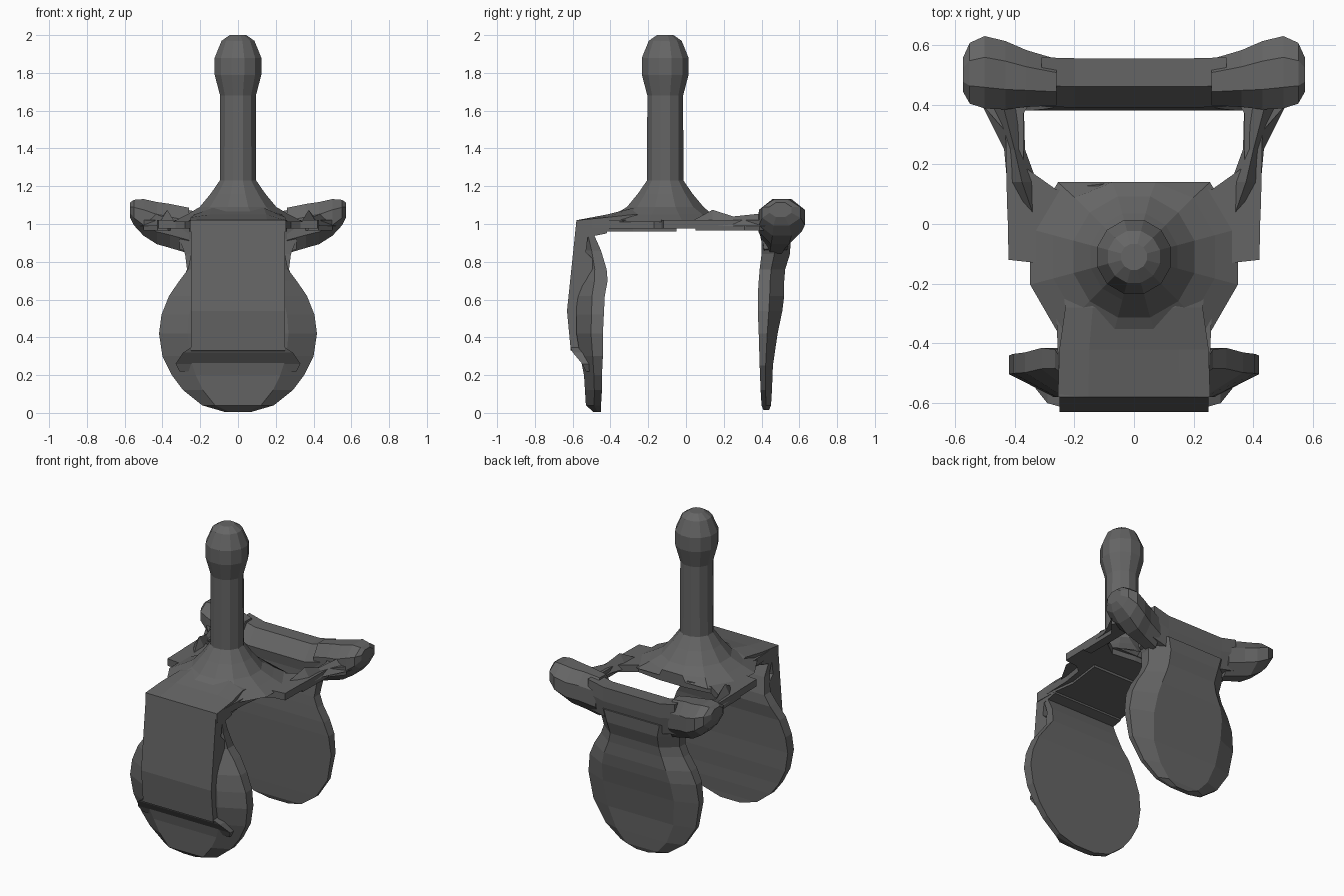
import bpy, bmesh, math

# Dark grey finish
grey = bpy.data.materials.new("dark_grey")
grey.diffuse_color = (0.13, 0.13, 0.13, 1)


def finish(name, bm, mirror=False):
    bmesh.ops.recalc_face_normals(bm, faces=bm.faces)
    me = bpy.data.meshes.new(name)
    bm.to_mesh(me)
    bm.free()
    me.materials.append(grey)
    ob = bpy.data.objects.new(name, me)
    bpy.context.collection.objects.link(ob)
    if mirror:
        ob.modifiers.new("Mirror", 'MIRROR')
    return ob


def loft(name, rings, mirror=False):
    """Skin a list of equal-length point rings and cap both ends."""
    bm = bmesh.new()
    vs = [[bm.verts.new(p) for p in r] for r in rings]
    n = len(vs[0])
    for a, b in zip(vs, vs[1:]):
        for i in range(n):
            j = (i + 1) % n
            bm.faces.new((a[i], a[j], b[j], b[i]))
    bm.faces.new(vs[0])
    bm.faces.new(vs[-1])
    return finish(name, bm, mirror)


def slab(name, outline, z0, z1, mirror=False):
    return loft(name, [[(x, y, z) for x, y in outline] for z in (z0, z1)], mirror)


def ring_z(r, z, n=12, cy=-0.11):
    angles = [2 * math.pi * (i + 0.5) / n for i in range(n)]
    return [(r * math.cos(a), min(cy + r * math.sin(a), 0.14), z) for a in angles]


# Ball-topped post with a flared foot
post = [(0.36, 1.01), (0.28, 1.05), (0.21, 1.09), (0.15, 1.16), (0.1, 1.23), (0.098, 1.68),
        (0.128, 1.79), (0.128, 1.88), (0.09, 1.97), (0.045, 2.0)]
loft("post", [ring_z(r, z) for r, z in post])

# Deck plate with two wings
half = [(0.25, -0.57), (0.26, -0.3), (0.28, -0.17), (0.33, -0.13), (0.42, -0.12),
        (0.425, 0.12), (0.38, 0.2), (0.26, 0.115), (0.1, 0.135)]
slab("deck", half + [(-x, y) for x, y in reversed(half)], 0.975, 1.02)

# Sloping roof from the front edge up to the post
loft("deck_slope", [[(-w, y, 0.96), (w, y, 0.96), (w, y, z), (w * 0.6, y, z + d),
                     (-w * 0.6, y, z + d), (-w, y, z)]
                    for y, w, z, d in ((-0.58, 0.255, 1.019, 0.001), (-0.42, 0.25, 1.035, 0.015),
                                       (-0.28, 0.23, 1.05, 0.035), (-0.05, 0.26, 1.04, 0.03))])

# Side arms reaching back to the handle
slab("side_arm", [(0.37, 0.05), (0.425, 0.05), (0.43, 0.31), (0.5, 0.39), (0.45, 0.46),
                  (0.34, 0.42), (0.37, 0.37)], 0.965, 1.02, True)
loft("arm_rib", [[(x - w, y, 0.99), (x + w, y, 0.99), (x, y, z)]
                 for x, y, w, z in ((0.34, 0.04, 0.03, 1.02), (0.375, 0.14, 0.05, 1.075),
                                    (0.4, 0.25, 0.035, 1.04), (0.45, 0.44, 0.08, 1.06))], True)

# Front shield with a bent lower lip
shield = [(-0.58, 1.02), (-0.605, 0.78), (-0.63, 0.54), (-0.61, 0.33), (-0.5, 0.3),
          (-0.46, 0.5), (-0.46, 0.78), (-0.53, 0.85), (-0.52, 0.93), (-0.42, 0.95), (-0.4, 1.02)]
loft("front_shield", [[(x, y, z) for y, z in shield] for x in (-0.25, 0.25)])
loft("shield_lip", [[(-w, y, z), (w, y, z), (w, -0.47, z), (-w, -0.47, z)]
                    for z, w, y in ((0.345, 0.25, -0.611), (0.32, 0.29, -0.6),
                                    (0.26, 0.33, -0.55), (0.22, 0.31, -0.53))])


# Round paddles: flat inner face, domed outer face
def paddle(name, rows):
    rings = []
    for z, w, inner, outer in rows:
        rim = inner + (outer - inner) * 0.45
        rings.append([(-w, inner, z), (w, inner, z), (w, rim, z), (w * 0.64, outer, z),
                      (-w * 0.64, outer, z), (-w, rim, z)])
    return loft(name, rings)


paddle("front_paddle", [(0.005, 0.07, -0.45, -0.49), (0.04, 0.19, -0.45, -0.53),
                        (0.12, 0.29, -0.445, -0.535), (0.2, 0.35, -0.445, -0.54),
                        (0.3, 0.40, -0.44, -0.56), (0.42, 0.418, -0.44, -0.58),
                        (0.52, 0.405, -0.435, -0.58), (0.62, 0.365, -0.43, -0.58),
                        (0.7, 0.31, -0.415, -0.57), (0.76, 0.265, -0.42, -0.56),
                        (0.86, 0.245, -0.45, -0.56), (0.95, 0.25, -0.49, -0.56)])
paddle("rear_paddle", [(0.015, 0.07, 0.41, 0.44), (0.04, 0.17, 0.4, 0.45),
                       (0.12, 0.28, 0.395, 0.455), (0.25, 0.365, 0.39, 0.46),
                       (0.42, 0.395, 0.385, 0.485), (0.54, 0.38, 0.38, 0.51),
                       (0.62, 0.345, 0.38, 0.52), (0.7, 0.295, 0.385, 0.52),
                       (0.76, 0.27, 0.39, 0.525), (0.84, 0.28, 0.4, 0.55),
                       (0.92, 0.31, 0.4, 0.555)])

# Rear handle: sloped bar
bar = [(0.39, 0.97), (0.46, 1.06), (0.555, 1.06), (0.555, 0.97), (0.535, 0.86), (0.41, 0.84)]
loft("rear_bar", [[(x, y + dy, z + dz) for y, z in bar]
                  for x, dy, dz in ((-0.31, 0.003, 0.025), (-0.2, 0, 0), (0.2, 0, 0),
                                    (0.31, 0.003, 0.025))])

# Flared grips at both ends of the handle
grips = []
for x, cy, cz, ry, rz in ((0.26, 0.475, 0.965, 0.08, 0.125), (0.36, 0.487, 0.99, 0.098, 0.12),
                          (0.43, 0.498, 1.005, 0.118, 0.115), (0.5, 0.508, 1.035, 0.125, 0.1),
                          (0.55, 0.505, 1.06, 0.105, 0.07), (0.572, 0.5, 1.075, 0.06, 0.04)):
    grips.append([(x, cy + ry * math.cos(math.pi * (i + 0.5) / 4) * 1.05,
                   cz + rz * math.sin(math.pi * (i + 0.5) / 4) * 1.05) for i in range(8)])
loft("handle_grip", grips, True)
